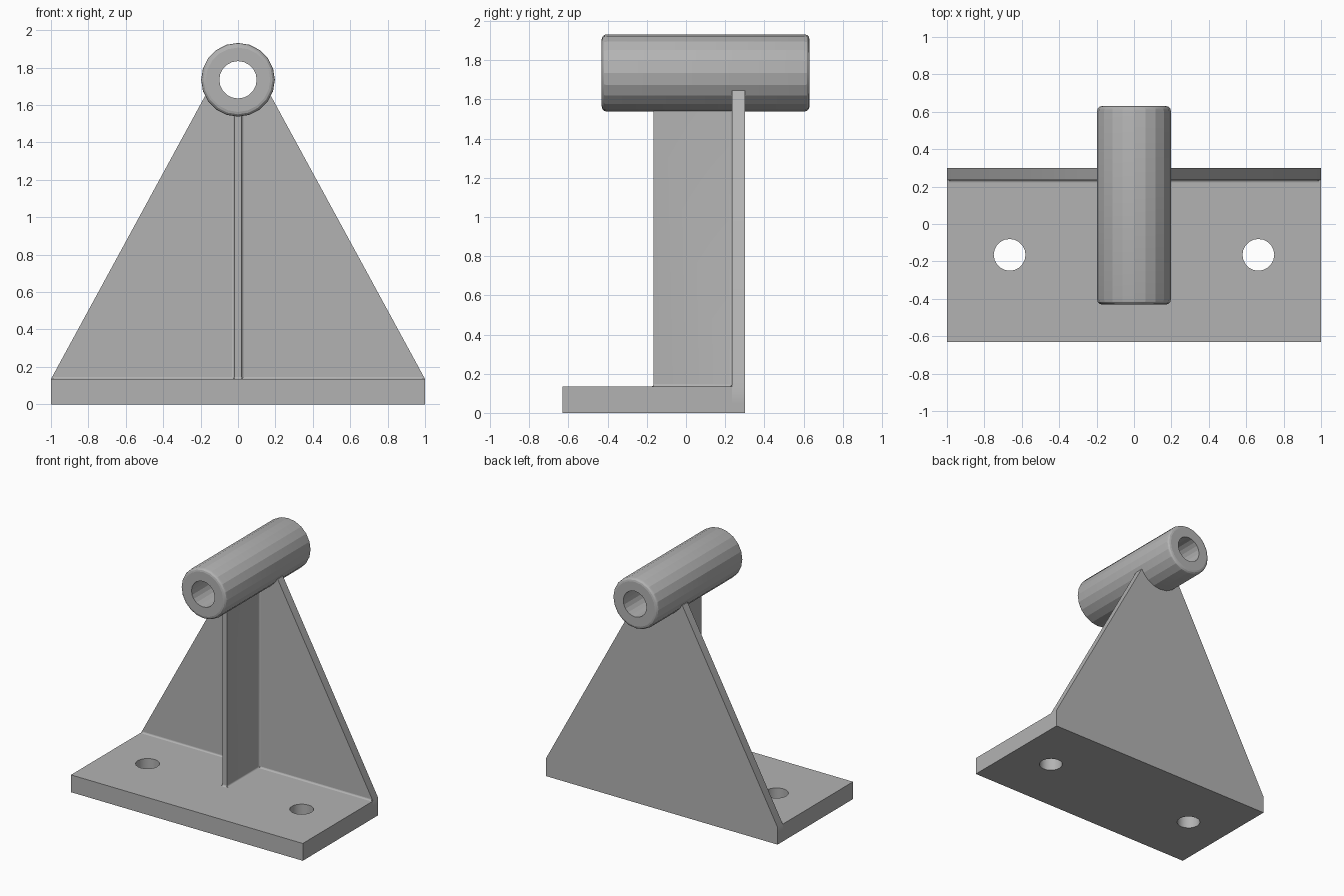
import bpy, bmesh
from math import sin, cos, pi, radians
from mathutils import Matrix, Vector

old = bpy.data.objects.get("Cube")
if old:
    bpy.data.objects.remove(old, do_unlink=True)

grey = bpy.data.materials.new("cast grey")
grey.use_nodes = True
GREY = (0.45, 0.45, 0.45, 1)
grey.diffuse_color = GREY
grey.node_tree.nodes["Principled BSDF"].inputs["Base Color"].default_value = GREY

# Main sizes
BASE_TOP, FRONT, BACK, WALL = 0.135, -0.63, 0.30, 0.235
TUBE_Z, TUBE_R, BORE_R, SIDES = 1.735, 0.197, 0.1, 20
TUBE_FRONT, TUBE_BACK = -0.43, 0.63
RIB, RIB_FRONT, FILLET = 0.02, -0.165, 0.012


def finish(name, bm, angle):
    bmesh.ops.recalc_face_normals(bm, faces=bm.faces[:])
    mesh = bpy.data.meshes.new(name)
    bm.to_mesh(mesh)
    bm.free()
    mesh.materials.append(grey)
    ob = bpy.data.objects.new(name, mesh)
    bpy.context.collection.objects.link(ob)
    smooth(ob, angle)
    return ob


def smooth(ob, angle):
    bpy.ops.object.select_all(action='DESELECT')
    ob.select_set(True)
    bpy.context.view_layer.objects.active = ob
    bpy.ops.object.shade_smooth_by_angle(angle=radians(angle))


def prism(name, points, axis, lo, hi):
    """Extrude a 2D outline along an axis; points fill the other two axes in order."""
    def place(p, t):
        c = list(p)
        c.insert("xyz".index(axis), t)
        return Vector(c)
    bm = bmesh.new()
    face = bm.faces.new([bm.verts.new(place(p, lo)) for p in points])
    new = bmesh.ops.extrude_face_region(bm, geom=[face])["geom"]
    shift = place((0, 0), hi - lo)
    bmesh.ops.translate(bm, vec=shift, verts=[v for v in new if isinstance(v, bmesh.types.BMVert)])
    return finish(name, bm, 30)


def flare(cu, cv, su, sv, n=4):
    """Concave quarter arc in a corner, from the u surface to the v surface."""
    return [(cu + su * FILLET * (1 - sin(a)), cv + sv * FILLET * (1 - cos(a)))
            for a in (pi / 2 * i / n for i in range(n + 1))]


def combine(target, other, operation):
    mod = target.modifiers.new(operation.lower(), 'BOOLEAN')
    mod.operation, mod.object, mod.solver = operation, other, 'EXACT'
    bpy.context.view_layer.objects.active = target
    bpy.ops.object.modifier_apply(modifier=mod.name)
    bpy.data.objects.remove(other, do_unlink=True)


# Base slab
frame = prism("support_frame", [(-1, FRONT), (1, FRONT), (1, BACK), (-1, BACK)],
              'z', 0, BASE_TOP)

# Tapered back plate, its top curved to sit inside the tube wall
saddle = [(0.165 * cos(radians(a)), TUBE_Z + 0.165 * sin(radians(a)))
          for a in range(-30, -151, -10)]
outline = [(-1, 0.05), (1, 0.05), (1, BASE_TOP), (0.178, 1.645)] + saddle + \
          [(-0.178, 1.645), (-1, BASE_TOP)]
parts = [prism("back_plate", outline, 'y', WALL, BACK)]

# Centre rib, flared where it meets the back plate
half = flare(RIB, WALL, 1, -1)
right = [(RIB, RIB_FRONT)] + half[::-1] + [(RIB + FILLET, WALL + 0.03)]
if half[0][1] < half[-1][1]:
    right = [(RIB, RIB_FRONT)] + half + [(RIB + FILLET, WALL + 0.03)]
parts.append(prism("rib", right + [(-x, y) for x, y in reversed(right)],
                   'z', 0.05, TUBE_Z - 0.165))

# Fillets along the foot of the rib and the back plate
foot = sorted(flare(RIB, BASE_TOP, 1, 1), key=lambda p: p[0])
foot.append((RIB + FILLET, BASE_TOP - 0.03))
parts.append(prism("rib_foot", foot + [(-x, z) for x, z in reversed(foot)],
                   'y', RIB_FRONT, WALL + 0.02))
toe = sorted(flare(RIB_FRONT, BASE_TOP, -1, 1), key=lambda p: p[0])
toe += [(RIB_FRONT + 0.03, toe[-1][1]), (RIB_FRONT + 0.03, BASE_TOP - 0.03),
        (toe[0][0], BASE_TOP - 0.03)]
parts.append(prism("rib_toe", toe, 'x', -RIB, RIB))
heel = sorted(flare(WALL, BASE_TOP, -1, 1), key=lambda p: p[0])
heel += [(WALL + 0.03, heel[-1][1]), (WALL + 0.03, BASE_TOP - 0.03),
         (heel[0][0], BASE_TOP - 0.03)]
parts.append(prism("wall_foot", heel, 'x', -0.99, 0.99))
for part in parts:
    combine(frame, part, 'UNION')

# Bolt holes
for x in (-0.665, 0.665):
    ring = [(x + 0.085 * cos(2 * pi * i / SIDES), -0.165 + 0.085 * sin(2 * pi * i / SIDES))
            for i in range(SIDES)]
    combine(frame, prism("hole_cutter", ring, 'z', -0.1, 0.3), 'DIFFERENCE')
smooth(frame, 30)

# Tube with rounded outer rims, turned around the y axis
r = 0.025
arc = [pi / 2 * i / 3 for i in range(4)]
profile = [(BORE_R, TUBE_FRONT)]
profile += [(TUBE_R - r + r * sin(a), TUBE_FRONT + r - r * cos(a)) for a in arc]
profile += [(TUBE_R - r + r * cos(a), TUBE_BACK - r + r * sin(a)) for a in arc]
profile += [(BORE_R, TUBE_BACK)]
bm = bmesh.new()
verts = [bm.verts.new((0, y, TUBE_Z + d)) for d, y in profile]
edges = [bm.edges.new((a, b)) for a, b in zip(verts, verts[1:] + verts[:1])]
bmesh.ops.spin(bm, geom=verts + edges, cent=(0, 0, TUBE_Z), axis=(0, 1, 0),
               angle=2 * pi, steps=SIDES, use_merge=True)
bmesh.ops.remove_doubles(bm, verts=bm.verts[:], dist=0.0005)
finish("pivot_tube", bm, 15)
